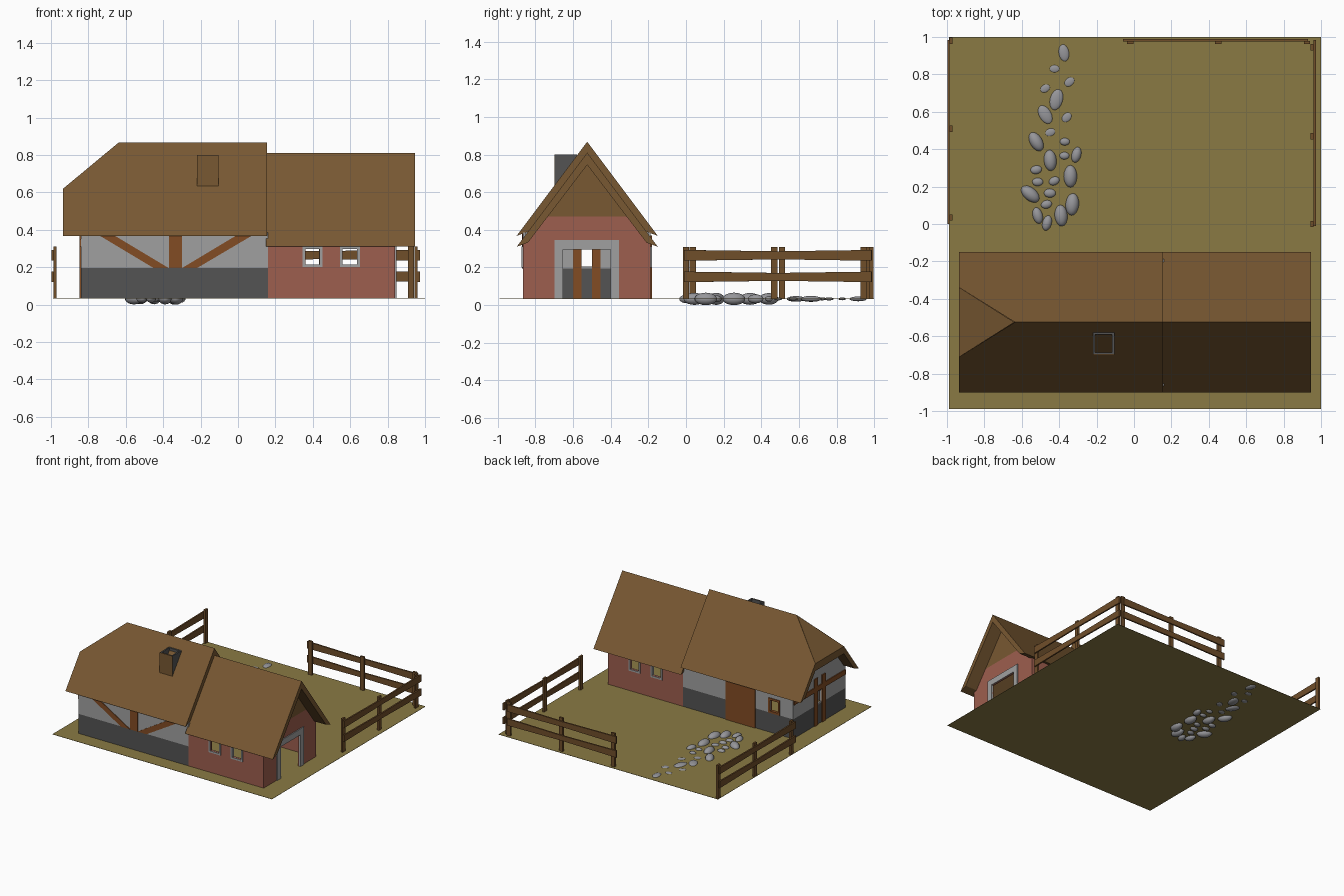
import bpy, bmesh, math
from mathutils import Vector

if "Cube" in bpy.data.objects:
    bpy.data.objects.remove(bpy.data.objects["Cube"])


def mat(name, r, g, b):
    m = bpy.data.materials.new(name)
    lin = [((c / 255 + 0.055) / 1.055) ** 2.4 for c in (r, g, b)]
    m.diffuse_color = (*lin, 1)
    m.use_nodes = True
    m.node_tree.nodes["Principled BSDF"].inputs["Base Color"].default_value = m.diffuse_color
    return m


GRASS = mat("dry grass", 138, 122, 68)
THATCH = mat("thatch brown", 120, 88, 50)
BRICK = mat("brick red", 158, 94, 78)
PLASTER = mat("plaster grey", 160, 160, 160)
PLINTH = mat("dark plinth grey", 84, 84, 84)
TIMBER = mat("timber brown", 130, 76, 36)
FENCE = mat("fence brown", 112, 78, 42)
STONE = mat("stone grey", 150, 150, 154)

G = 0.035      # ground level
YC = -0.525    # ridge line


def finish(name, bm, mats):
    me = bpy.data.meshes.new(name)
    bm.to_mesh(me)
    bm.free()
    for m in mats:
        me.materials.append(m)
    ob = bpy.data.objects.new(name, me)
    bpy.context.collection.objects.link(ob)
    return ob


def prism(name, pts, vec, m, cut=None):
    """Polygon extruded along vec; cut = (point, normal) removes the outer side."""
    bm = bmesh.new()
    f = bm.faces.new([bm.verts.new(p) for p in pts])
    ext = bmesh.ops.extrude_face_region(bm, geom=[f], use_keep_orig=True)
    bmesh.ops.translate(bm, vec=vec, verts=[v for v in ext["geom"] if isinstance(v, bmesh.types.BMVert)])
    bmesh.ops.recalc_face_normals(bm, faces=bm.faces[:])
    if cut:
        bmesh.ops.bisect_plane(bm, geom=bm.verts[:] + bm.edges[:] + bm.faces[:],
                               plane_co=cut[0], plane_no=cut[1], clear_outer=True)
    return finish(name, bm, [m])


def box(name, x0, x1, y0, y1, z0, z1, m):
    return prism(name, [(x0, y0, z0), (x1, y0, z0), (x1, y1, z0), (x0, y1, z0)], (0, 0, z1 - z0), m)


def wall(name, axis, pos, us, zs, holes, mats, thick=0.014):
    """Upright sheet of grid cells; mats gives one material per row, holes are left out."""
    bm = bmesh.new()
    v = [[bm.verts.new((pos, u, z) if axis == "x" else (u, pos, z)) for z in zs] for u in us]
    used = list(dict.fromkeys(mats))
    for i in range(len(us) - 1):
        for j in range(len(zs) - 1):
            if (i, j) not in holes:
                f = bm.faces.new((v[i][j], v[i + 1][j], v[i + 1][j + 1], v[i][j + 1]))
                f.material_index = used.index(mats[j])
    bmesh.ops.delete(bm, geom=[w for w in bm.verts if not w.link_faces], context="VERTS")
    ob = finish(name, bm, used)
    s = ob.modifiers.new("thickness", "SOLIDIFY")
    s.thickness, s.offset = thick, 0
    return ob


def frame(name, axis, pos, u0, u1, z0, z1, w, m):
    wall(name, axis, pos, [u0, u0 + w, u1 - w, u1], [z0, z0 + w, z1 - w, z1], {(1, 1)}, [m] * 3, 0.026)


# ground sheet
box("ground", -0.99, 1, -0.99, 1, G - 0.002, G, GRASS)

# brick half: long walls with two windows each
YF, YB = -0.86, -0.195
for side, y in (("front", YF), ("back", YB)):
    wall(side + "_brick_wall", "y", y, [0.16, 0.36, 0.44, 0.555, 0.635, 0.84], [G, 0.215, 0.3, 0.335],
         {(1, 1), (3, 1)}, [BRICK] * 3)
    for k, x in enumerate((0.345, 0.545)):
        frame(f"{side}_window_frame_{k}", "y", y, x, x + 0.106, 0.2, 0.312, 0.014, PLASTER)

# brick gable with doorway
wall("brick_gable_wall", "x", 0.833, [YF, -0.655, -0.4, YB], [G, 0.295, 0.33], {(1, 0)}, [BRICK] * 2)
prism("doorway_frame", [(0.835, y, z) for y, z in
      ((-0.70, G), (-0.70, 0.345), (-0.355, 0.345), (-0.355, G), (-0.40, G), (-0.40, 0.295),
       (-0.655, 0.295), (-0.655, G))], (0.012, 0, 0), PLASTER)


def gable(name, x, z0, w0, z1, w1, m):
    prism(name, [(x, YC - w0, z0), (x, YC + w0, z0), (x, YC + w1, z1), (x, YC - w1, z1)], (0.014, 0, 0), m)


gable("brick_gable_top", 0.826, 0.33, 0.333, 0.47, 0.23, BRICK)
gable("boarded_gable_right", 0.826, 0.47, 0.23, 0.765, 0.005, THATCH)

# plastered half: dark plinth below, light plaster above
wall("front_plaster_wall", "y", YF, [-0.84, 0.16], [G, 0.195, 0.385], set(), [PLINTH, PLASTER])
wall("back_plaster_wall", "y", YB, [-0.84, -0.705, -0.635, 0.16], [G, 0.195, 0.21, 0.3, 0.385],
     {(1, 2)}, [PLINTH] + [PLASTER] * 3)
frame("back_window_frame", "y", YB, -0.722, -0.618, 0.195, 0.317, 0.017, TIMBER)
box("back_door", -0.5, -0.23, YB + 0.005, YB + 0.014, G, 0.37, TIMBER)
wall("left_plaster_wall", "x", -0.833, [YF, -0.555, -0.5, YB], [G, 0.195, 0.205, 0.3, 0.38],
     {(1, 2)}, [PLINTH] + [PLASTER] * 3)
gable("left_gable_plaster", -0.84, 0.38, 0.333, 0.5, 0.25, PLASTER)
gable("boarded_gable_left", -0.84, 0.5, 0.25, 0.665, 0.13, THATCH)

# timber framing of the left end
for k, y in enumerate((-0.6, -0.5)):
    box(f"left_post_{k}", -0.848, -0.82, y, y + 0.045, G, 0.42, TIMBER)
box("left_rail", -0.847, -0.822, YF, YB, 0.31, 0.35, TIMBER)

# timber framing of the front: post and two braces
yt = YF - 0.012
box("front_post", -0.37, -0.3, yt, YF, 0.195, 0.38, TIMBER)
for k, q in enumerate(((-0.75, -0.67, -0.37, -0.45), (0.085, 0.0, -0.30, -0.22))):
    prism(f"front_brace_{k}", [(x, yt, z) for x, z in zip(q, (0.375, 0.375, 0.195, 0.195))],
          (0, 0.012, 0), TIMBER)


# roofs: thick inverted V, the left one with a half hip
def roof(name, x0, x1, top, cut=None):
    sec = ((-0.375, -0.5), (0, 0), (0.375, -0.5), (0.315, -0.478), (0, -0.065), (-0.315, -0.478))
    prism(name, [(x0, YC + y, top + z) for y, z in sec], (x1 - x0, 0, 0), THATCH, cut)


roof("roof_right", 0.15, 0.945, 0.81)
tip = Vector((-0.64, YC, 0.865))
roof("roof_left", -0.935, 0.155, 0.868, (tip, Vector((-0.245, 0, 0.295))))
prism("roof_half_hip", [(-0.935, YC - 0.186, 0.62), (-0.935, YC + 0.186, 0.62), tip], (0, 0, -0.06), THATCH)

# hollow chimney, front side in thatch colour
cx0, cx1, cy0, cy1, t = -0.22, -0.105, -0.70, -0.58, 0.012
box("chimney_front", cx0, cx1, cy0, cy0 + 0.004, 0.63, 0.8, THATCH)
box("chimney_front_inner", cx0, cx1, cy0 + 0.004, cy0 + t, 0.63, 0.8, PLINTH)
box("chimney_back", cx0, cx1, cy1 - t, cy1, 0.63, 0.8, PLINTH)
box("chimney_left", cx0, cx0 + t, cy0 + t, cy1 - t, 0.63, 0.8, PLINTH)
box("chimney_right", cx1 - t, cx1, cy0 + t, cy1 - t, 0.63, 0.8, PLINTH)


# fences: slightly waisted rails with posts on the inner side
def fence(name, axis, rail, post, u0, u1, posts):
    def p(u, d, z):
        return (d, u, z) if axis == "x" else (u, d, z)
    um = (u0 + u1) / 2
    vec = (0.012, 0, 0) if axis == "x" else (0, 0.012, 0)
    for k, (a, b) in enumerate(((0.122, 0.178), (0.236, 0.293))):
        pts = ((u0, a), (um, a + 0.007), (u1, a), (u1, b), (um, b - 0.007), (u0, b))
        prism(f"{name}_rail_{k}", [p(u, rail, z) for u, z in pts], vec, FENCE)
    for k, u in enumerate(posts):
        a, b = p(u - 0.017, post, G), p(u + 0.017, post + 0.016, G)
        box(f"{name}_post_{k}", a[0], b[0], a[1], b[1], G, 0.31, FENCE)


fence("left_fence", "x", -0.998, -0.987, 0, 0.985, (0.035, 0.51, 0.98))
fence("right_fence", "x", 0.96, 0.945, -0.01, 0.985, (0.0, 0.47, 0.945))
fence("back_fence", "y", 0.977, 0.962, -0.06, 0.93, (-0.02, 0.45, 0.925))

# stepping stones: x, y, long radius, turn in degrees
STONES = [(-.375, .915, .047, 100), (-.425, .83, .027, 0), (-.345, .76, .03, 40), (-.475, .725, .028, 30),
          (-.415, .665, .058, 75), (-.475, .585, .055, 120), (-.36, .57, .03, 45), (-.448, .49, .028, 20),
          (-.523, .44, .056, 120), (-.37, .44, .027, 0), (-.308, .37, .043, 75), (-.372, .365, .027, 0),
          (-.448, .34, .057, 95), (-.523, .29, .031, 10), (-.34, .255, .06, 90), (-.515, .225, .03, 0),
          (-.427, .23, .03, 25), (-.45, .165, .032, 0), (-.555, .16, .058, 140), (-.468, .105, .03, 15),
          (-.33, .105, .06, 85), (-.39, .045, .058, 95), (-.515, .045, .045, 105), (-.465, .005, .042, 75)]
for k, (x, y, r, a) in enumerate(STONES):
    bm = bmesh.new()
    bmesh.ops.create_uvsphere(bm, u_segments=16, v_segments=10, radius=1)
    for f in bm.faces:
        f.smooth = True
    ob = finish(f"stone_{k}", bm, [STONE])
    ob.location = (x, y, 0.033)
    ob.scale = (r, r * (0.6 if r > 0.035 else 0.75), r * (0.55 if y < 0.47 else 0.27))
    ob.rotation_euler.z = math.radians(a)
